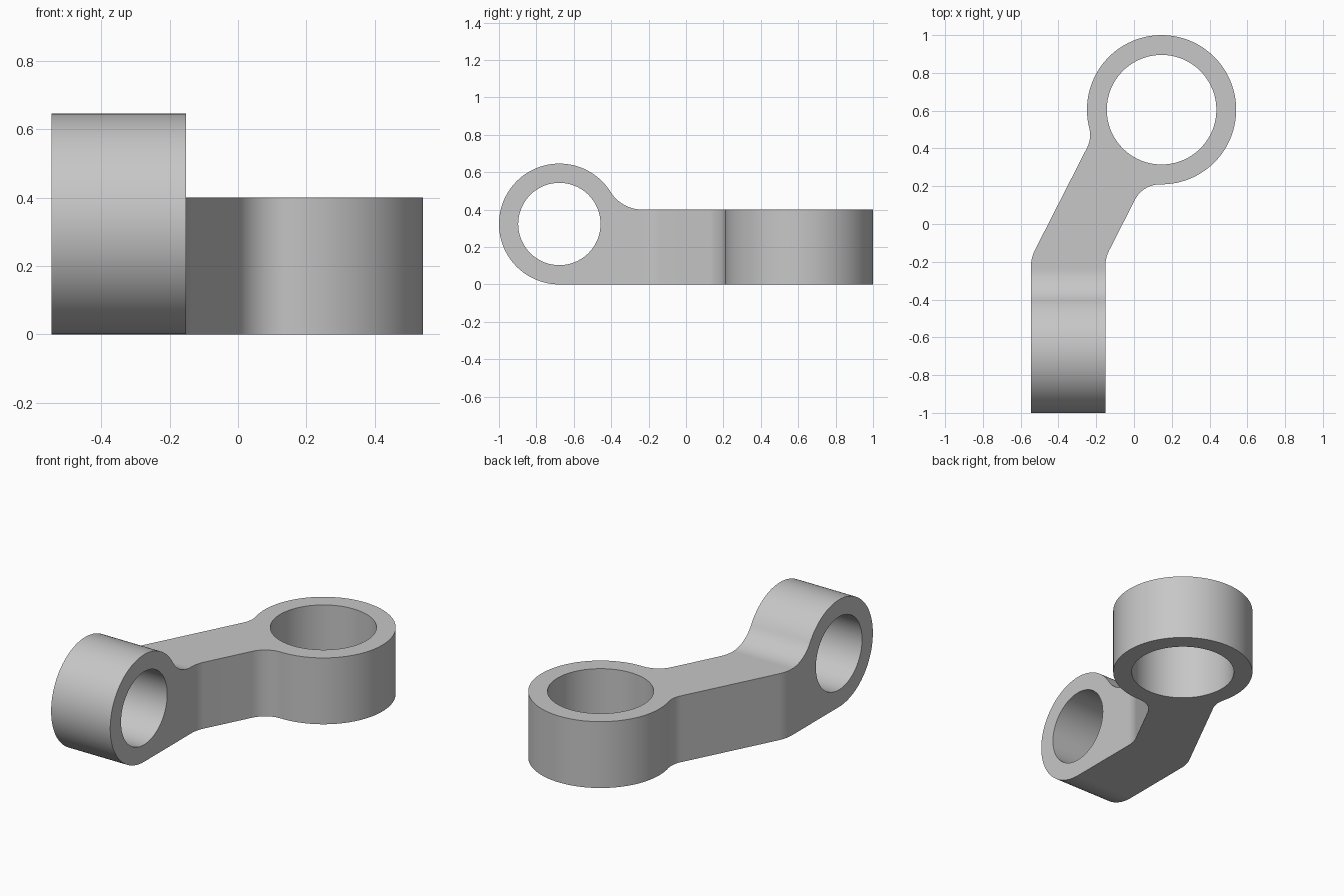
import bpy, bmesh, math
from mathutils import Vector, Matrix

if "Cube" in bpy.data.objects:
    bpy.data.objects.remove(bpy.data.objects["Cube"])


def arc(c, r, a0, a1):
    """Points on an arc, angles in radians, one point about every 3 degrees."""
    n = max(4, round(abs(a1 - a0) / math.radians(3)))
    return [(c[0] + r * math.cos(a0 + (a1 - a0) * i / n),
             c[1] + r * math.sin(a0 + (a1 - a0) * i / n)) for i in range(n + 1)]


def ang(v):
    return math.atan2(v[1], v[0]) % math.tau


def prism(name, pts, lo, hi, along_x=False):
    """Extrude a profile along z, or a (y, z) profile along x."""
    bm = bmesh.new()
    base = bm.faces.new([bm.verts.new((p[0], p[1], lo)) for p in pts])
    top = bmesh.ops.extrude_face_region(bm, geom=[base])["geom"]
    bmesh.ops.translate(bm, vec=(0, 0, hi - lo),
                        verts=[g for g in top if isinstance(g, bmesh.types.BMVert)])
    if along_x:
        bm.transform(Matrix(((0, 0, 1, 0), (1, 0, 0, 0), (0, 1, 0, 0), (0, 0, 0, 1))))
    bmesh.ops.recalc_face_normals(bm, faces=bm.faces)
    me = bpy.data.meshes.new(name)
    bm.to_mesh(me)
    bm.free()
    ob = bpy.data.objects.new(name, me)
    bpy.context.collection.objects.link(ob)
    return ob


# main dimensions
XL, XR, BEND_Y = -0.546, -0.152, -0.18
TILT = math.radians(27)
ring, RING_R, RING_HOLE = Vector((0.146, 0.605)), 0.395, 0.29
eye, EYE_R, EYE_HOLE = Vector((-0.677, 0.323)), 0.323, 0.22
ARM_H, FIL, BEND_R, EYE_FIL = 0.4, 0.15, 0.2, 0.2
d = Vector((math.sin(TILT), math.cos(TILT)))     # direction of slanted arm
n = Vector((d.y, -d.x))                          # its right-hand normal


def ring_fillet(x, side):
    """Centre of the fillet between the ring and an arm edge."""
    off = (Vector((x, BEND_Y)) - ring).dot(n) + side * FIL
    return ring + n * off - d * math.sqrt((RING_R + FIL) ** 2 - off ** 2)


# plan outline: straight leg, bend, slanted arm, ring
fr, fl = ring_fillet(XR, 1), ring_fillet(XL, -1)
by = BEND_Y - BEND_R * math.tan(TILT / 2)
plan = [(XL, -1.1), (XR, -1.1)]
plan += arc((XR + BEND_R, by), BEND_R, math.pi, math.pi - TILT)
plan += arc(fr, FIL, math.pi - TILT, ang(ring - fr))
plan += arc(ring, RING_R, ang(fr - ring) - math.tau, ang(fl - ring))[1:]
plan += arc(fl, FIL, ang(ring - fl), -TILT)[1:]
plan += arc((XL + BEND_R, by), BEND_R, math.pi - TILT, math.pi)

# side outline: flat bar blending into the upright eye
fz = ARM_H + EYE_FIL
fe = Vector((eye.x + math.sqrt((EYE_R + EYE_FIL) ** 2 - (fz - eye.y) ** 2), fz))
side = [(1.1, 0), (1.1, ARM_H)]
side += arc(fe, EYE_FIL, math.radians(270), ang(eye - fe))
side += arc(eye, EYE_R, ang(fe - eye), math.radians(270))[1:]

# link body = plan and side shapes intersected, then two bores
body = prism("link_arm", plan, -0.1, 0.9)
circle = lambda c, r: arc(c, r, 0, math.tau)[:-1]
cutters = [
    (prism("side_shape", side, -1, 1, True), 'INTERSECT'),
    (prism("ring_bore", circle(ring, RING_HOLE), -0.2, 1), 'DIFFERENCE'),
    (prism("eye_bore", circle(eye, EYE_HOLE), -1, 1, True), 'DIFFERENCE'),
]
bpy.context.view_layer.objects.active = body
body.select_set(True)
for cutter, op in cutters:
    cutter.hide_render = True
    mod = body.modifiers.new(cutter.name, 'BOOLEAN')
    mod.operation, mod.solver, mod.object = op, 'EXACT', cutter
    bpy.ops.object.modifier_apply(modifier=mod.name)
    bpy.data.objects.remove(cutter)

# single grey finish
grey = bpy.data.materials.new("light_grey")
grey.diffuse_color = (0.57, 0.57, 0.57, 1)
grey.use_nodes = True
grey.node_tree.nodes["Principled BSDF"].inputs["Base Color"].default_value = grey.diffuse_color
body.data.materials.clear()
body.data.materials.append(grey)
bpy.ops.object.shade_smooth_by_angle(angle=math.radians(30))
